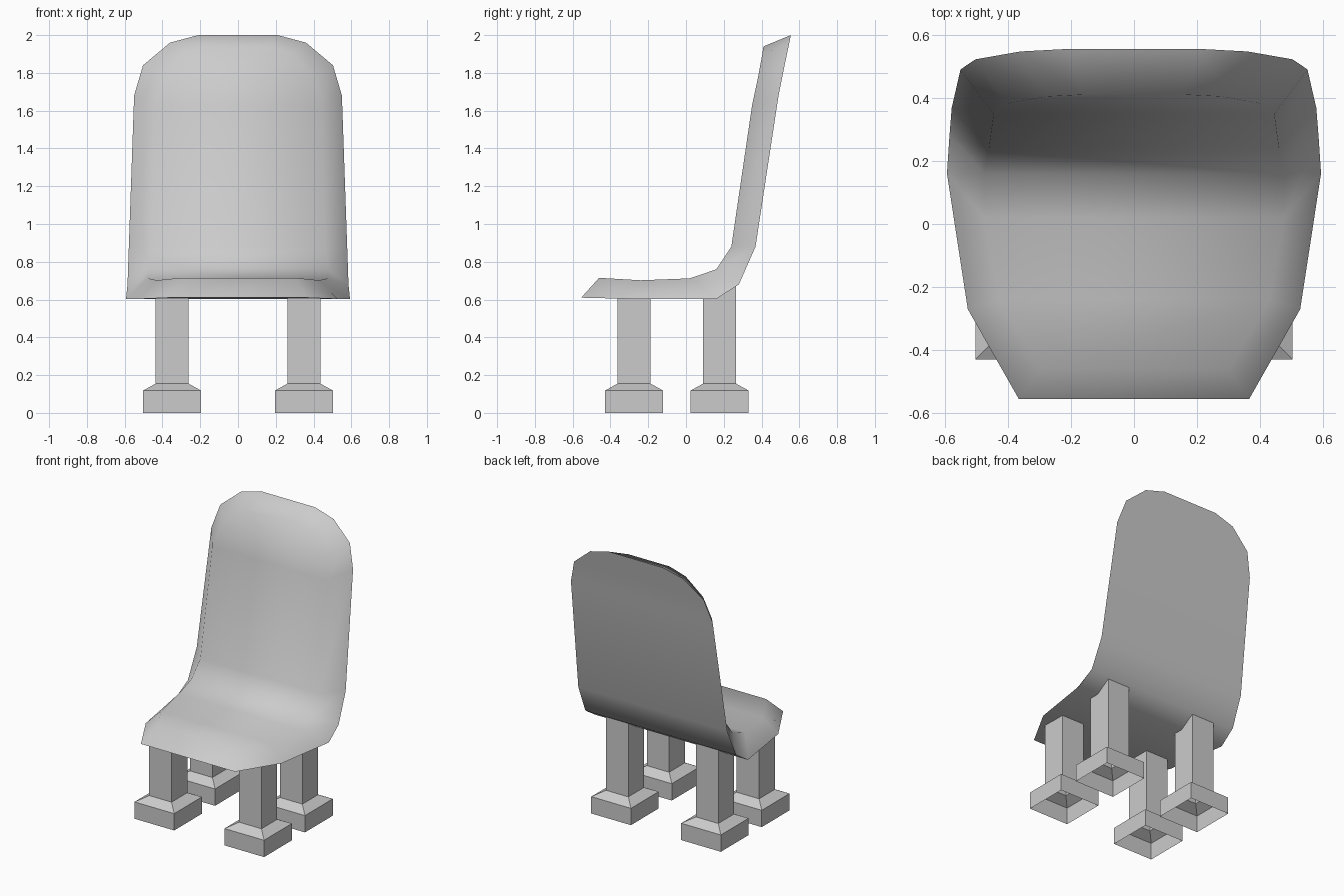
import bpy, math

if "Cube" in bpy.data.objects:
    bpy.data.objects.remove(bpy.data.objects["Cube"])


def make_object(name, verts, faces):
    mesh = bpy.data.meshes.new(name)
    mesh.from_pydata(verts, [], faces)
    mesh.update()
    ob = bpy.data.objects.new(name, mesh)
    bpy.context.collection.objects.link(ob)
    return ob


# Seat shell: paired rows (y, z, half width) from the front edge to the top of the back
outer = [(-.555, .61, .365), (-.27, .603, .527), (.16, .603, .593), (.28, .68, .585),
         (.368, .88, .578), (.49, 1.68, .55), (.522, 1.84, .503), (.547, 1.96, .36),
         (.555, 2.0, .21)]
inner = [(-.46, .715, .30), (-.24, .702, .43), (.02, .712, .475), (.16, .76, .475),
         (.24, .88, .46), (.35, 1.63, .445), (.382, 1.78, .40), (.404, 1.90, .28),
         (.41, 1.94, .16)]
verts = []
for o, i in zip(outer, inner):
    # ring around the shell: outer left, outer right, inner right, inner left
    verts += [(-o[2], o[0], o[1]), (o[2], o[0], o[1]), (i[2], i[0], i[1]), (-i[2], i[0], i[1])]
faces = [(0, 1, 2, 3)]
for r in range(len(outer) - 1):
    a, b = 4 * r, 4 * r + 4
    for k in range(4):
        n = (k + 1) % 4
        faces.append((a + n, a + k, b + k, b + n))
e = 4 * (len(outer) - 1)
faces.append((e + 3, e + 2, e + 1, e))
shell = make_object("seat_shell", verts, faces)
bpy.context.view_layer.objects.active = shell
shell.select_set(True)
bpy.ops.object.shade_smooth_by_angle(angle=math.radians(70))
shell.select_set(False)


# Legs: hollow square columns with a flared foot, open at the bottom
def leg(name, cx, cy, top):
    sections = [(0, .154), (.118, .154), (.155, .087), (top, .087)]
    v, f = [], []
    for z, h in sections:
        v += [(cx + sx * h, cy + sy * h, z) for sx, sy in ((-1, -1), (1, -1), (1, 1), (-1, 1))]
    for r in range(len(sections) - 1):
        for k in range(4):
            n = (k + 1) % 4
            f.append((4 * r + k, 4 * r + n, 4 * r + n + 4, 4 * r + k + 4))
    make_object(name, v, f)


for side, sx in (("left", -1), ("right", 1)):
    leg("front_leg_" + side, sx * .349, -.275, .64)
    leg("back_leg_" + side, sx * .349, .178, .68)
